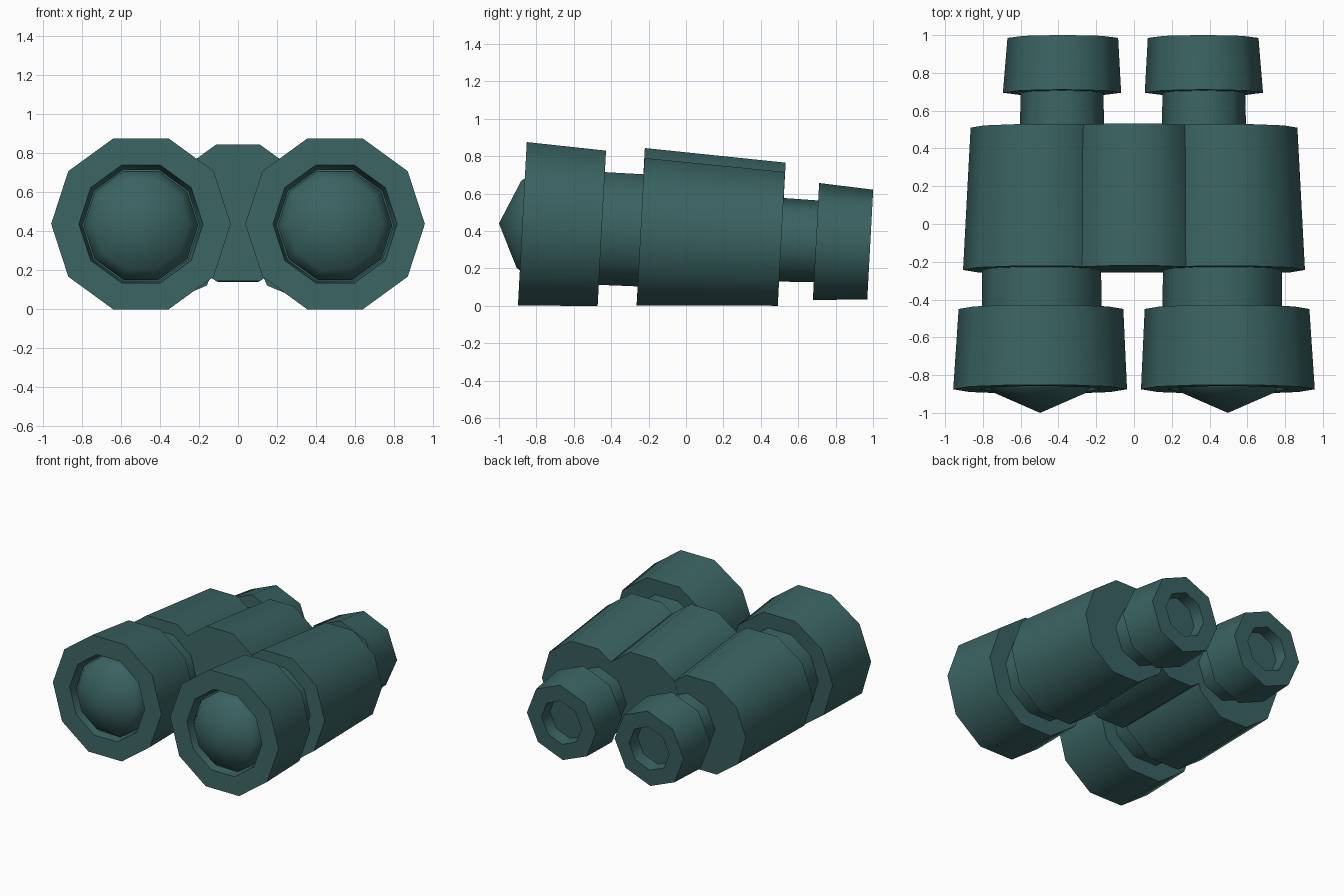
import bpy, bmesh, math

if "Cube" in bpy.data.objects:
    bpy.data.objects.remove(bpy.data.objects["Cube"])

TILT = 0.054  # the whole instrument leans slightly nose-up

mat = bpy.data.materials.new("dark_teal")
mat.diffuse_color = (0.042, 0.125, 0.122, 1)
mat.use_nodes = True
mat.node_tree.nodes["Principled BSDF"].inputs["Base Color"].default_value = mat.diffuse_color


def loft(name, rings, sides):
    """Skin tilted polygon rings (x, y, z, radius); radius 0 makes a tip."""
    bm = bmesh.new()
    loops = []
    for x, y, z, r in rings:
        if r == 0:
            loops.append([bm.verts.new((x, y, z))])
            continue
        loop = []
        for k in range(sides):
            a = 2 * math.pi * k / sides
            up = r * math.sin(a)
            loop.append(bm.verts.new((x + r * math.cos(a), y + TILT * up, z + up)))
        loops.append(loop)
    for a, b in zip(loops, loops[1:]):
        for k in range(sides):
            j = (k + 1) % sides
            if len(a) == 1:
                bm.faces.new((a[0], b[j], b[k]))
            else:
                bm.faces.new((a[k], a[j], b[j], b[k]))
    for end in (loops[0], loops[-1]):
        if len(end) > 1:
            bm.faces.new(end)
    bmesh.ops.recalc_face_normals(bm, faces=bm.faces)
    me = bpy.data.meshes.new(name)
    bm.to_mesh(me)
    bm.free()
    me.materials.append(mat)
    for p in me.polygons:
        p.use_smooth = True
    me.set_sharp_from_angle(angle=math.radians(50))
    ob = bpy.data.objects.new(name, me)
    bpy.context.collection.objects.link(ob)
    return ob


for side, s, neck_x, eye_x in (("left", -1, -0.489, -0.381), ("right", 1, 0.468, 0.370)):
    # objective housing with a recessed mouth
    fx = s * 0.497
    loft(side + "_objective_housing", [
        (fx, -0.78, 0.430, 0.300), (fx, -0.875, 0.437, 0.318),
        (fx, -0.875, 0.4375, 0.460), (s * 0.4925, -0.45, 0.4145, 0.436)], 10)
    # bulging lens
    loft(side + "_lens", [
        (fx, -1.0, 0.440, 0), (fx, -0.893, 0.436, 0.245),
        (fx, -0.83, 0.430, 0.293), (fx, -0.77, 0.428, 0.285)], 10)
    # neck behind the objective
    loft(side + "_front_neck", [
        (neck_x, -0.47, 0.414, 0.317), (neck_x, -0.22, 0.402, 0.315)], 10)
    # main barrel
    loft(side + "_barrel", [
        (s * 0.490, -0.243, 0.395, 0.415), (s * 0.489, 0.51, 0.3575, 0.376)], 10)
    # eyepiece tube
    loft(side + "_rear_neck", [
        (eye_x, 0.48, 0.354, 0.224), (eye_x, 0.72, 0.343, 0.218)], 8)
    # eyepiece cup with a recessed opening
    ex = eye_x - s * 0.004
    loft(side + "_eyepiece", [
        (eye_x, 0.695, 0.343, 0.313), (ex, 0.985, 0.3275, 0.293),
        (ex, 0.985, 0.3275, 0.17), (ex, 0.89, 0.332, 0.165)], 8)

# central bridge joining the barrels
loft("bridge", [(0, -0.239, 0.494, 0.367), (0, 0.516, 0.452, 0.329)], 10)
